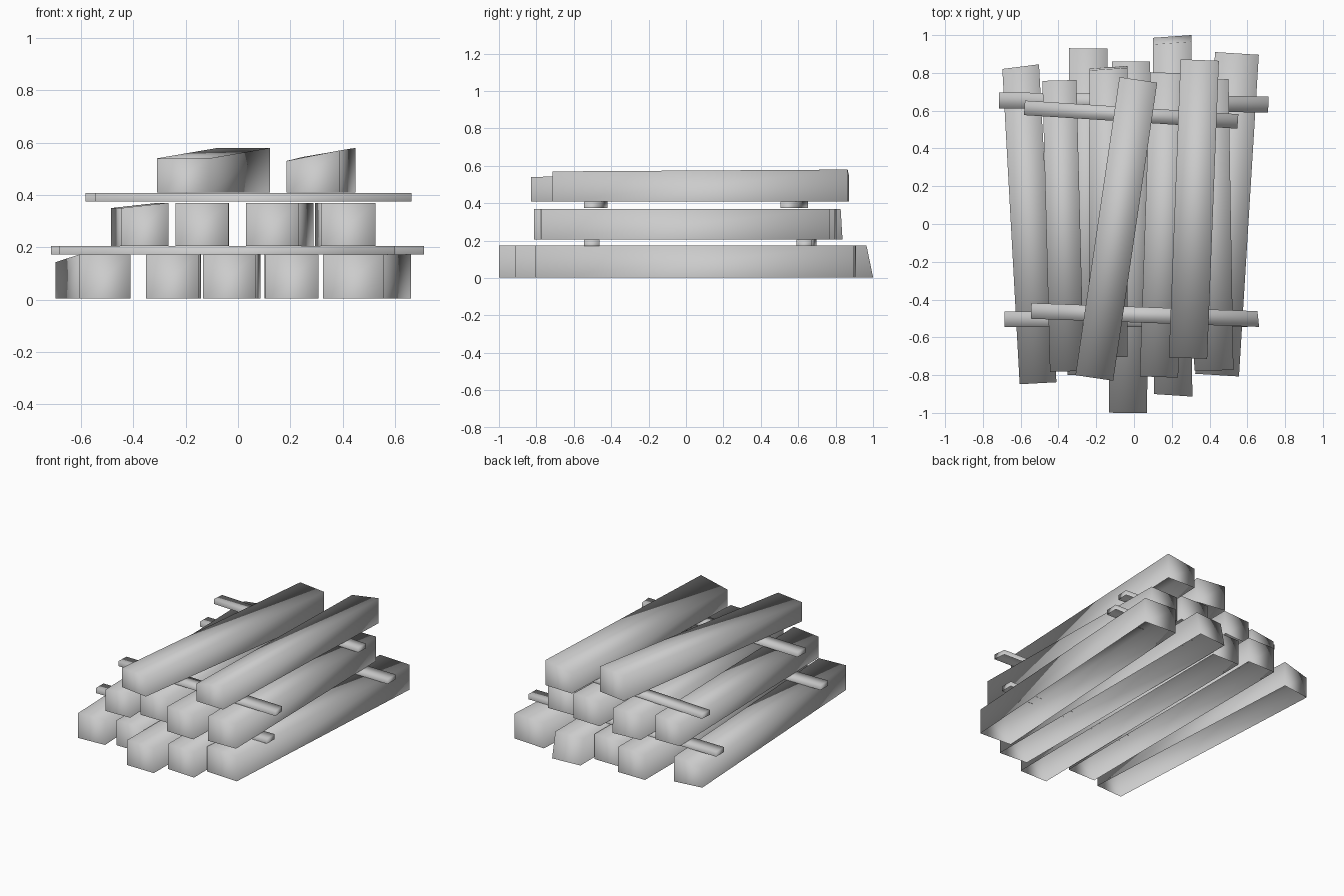
import bpy
import bmesh
from mathutils import Vector

default_cube = bpy.data.objects.get("Cube")
if default_cube:
    bpy.data.objects.remove(default_cube, do_unlink=True)

# One plain grey for the whole stack
grey = bpy.data.materials.new("plain_grey")
grey.use_nodes = True
colour = (0.6, 0.6, 0.6, 1)
grey.diffuse_color = colour
grey.node_tree.nodes["Principled BSDF"].inputs["Base Color"].default_value = colour


def timber(name, start, end, width, bottom, top, drop=(0, 0, 0, 0), skew=(0, 0), rake=0):
    """Squared timber between two centre points, open underneath.

    drop lowers the top corners in the order start left, start right,
    end right, end left; skew pushes the right corner of each end forward
    and the left one back; rake slopes the far end back at its top edge.
    """
    start, end = Vector(start), Vector(end)
    along = (end - start).normalized()
    side = Vector((along.y, -along.x)) * width / 2
    start_side = side + along * skew[0]
    end_side = side + along * skew[1]
    corners = [start - start_side, start + start_side, end + end_side, end - end_side]
    lean = along * rake

    bm = bmesh.new()
    lower = [bm.verts.new((*corner, bottom)) for corner in corners]
    upper = []
    for corner, lowered, shift in zip(corners, drop, (0, 0, 1, 1)):
        upper.append(bm.verts.new((*(corner - lean * shift), top - lowered)))

    # Top face and four walls, shaded softly across the edges
    bm.faces.new(upper)
    for index in range(4):
        following = (index + 1) % 4
        bm.faces.new((lower[index], lower[following], upper[following], upper[index]))
    for face in bm.faces:
        face.smooth = True

    mesh = bpy.data.meshes.new(name)
    bm.to_mesh(mesh)
    bm.free()
    mesh.materials.append(grey)
    bpy.context.collection.objects.link(bpy.data.objects.new(name, mesh))


def layer_of(prefix, bottom, top, pieces):
    """Lay a row of timbers that share the same lower and upper height."""
    for label, start, end, width, options in pieces:
        timber(prefix + "_" + label, start, end, width, bottom, top, **options)


# Bottom layer of five beams
layer_of("bottom_beam", 0.004, 0.173, [
    ("far_right", (-0.508, -0.843), (-0.6, 0.833), 0.195,
     dict(drop=(0, 0, 0, 0.03), skew=(0, 0.007))),
    ("right", (-0.25, -0.8), (-0.242, 0.93), 0.203, {}),
    ("middle", (-0.032, -1), (-0.015, 0.86), 0.202, {}),
    ("left", (0.207, -0.907), (0.203, 0.993), 0.203,
     dict(skew=(-0.007, 0.007), rake=0.035)),
    ("far_left", (0.44, -0.8), (0.545, 0.903), 0.232, {}),
])

# Thin spacer sticks on the bottom layer
layer_of("lower_spacer", 0.172, 0.205, [
    ("front", (-0.685, -0.505), (0.6, -0.505), 0.083, {}),
    ("back", (-0.715, 0.655), (0.711, 0.632), 0.085, {}),
])

# Middle layer of four beams
layer_of("middle_beam", 0.205, 0.37, [
    ("far_right", (-0.355, -0.78), (-0.395, 0.76), 0.18,
     dict(drop=(0.02, 0, 0, 0.02))),
    ("right", (-0.137, -0.705), (-0.135, 0.83), 0.203,
     dict(skew=(0, 0.007), rake=0.01)),
    ("left", (0.132, -0.81), (0.187, 0.8), 0.203, {}),
    ("far_left", (0.423, -0.775), (0.397, 0.765), 0.207, {}),
])

# Thin spacer sticks on the middle layer
layer_of("upper_spacer", 0.375, 0.408, [
    ("front", (-0.545, -0.46), (0.658, -0.503), 0.083, dict(skew=(0, 0.006))),
    ("back", (-0.58, 0.615), (0.55, 0.543), 0.077, {}),
])

# Two slanted beams on top
layer_of("top_beam", 0.41, 0.58, [
    ("right", (-0.21, -0.815), (0.023, 0.763), 0.202,
     dict(drop=(0.04, 0.04, 0, 0))),
    ("left", (0.286, -0.71), (0.348, 0.868), 0.203,
     dict(drop=(0.05, 0.01, 0, 0.035))),
])
